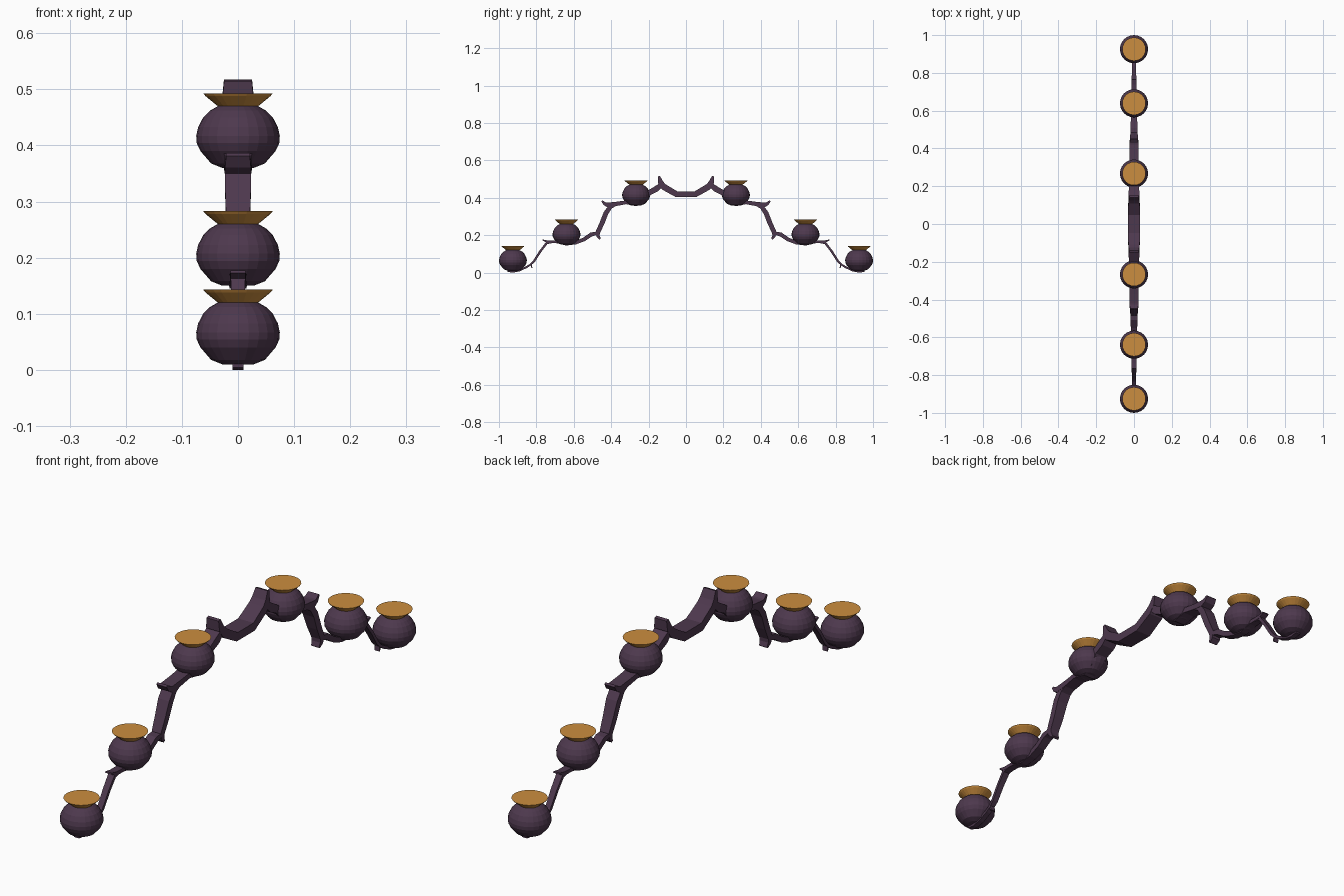
import bpy, bmesh, math
from mathutils import Vector


def material(name, color):
    m = bpy.data.materials.new(name)
    m.diffuse_color = (*color, 1)
    return m


PURPLE = material("dark_purple", (0.075, 0.04, 0.075))
GOLD = material("gold", (0.60, 0.27, 0.05))


def finish(name, bm, mat):
    bmesh.ops.recalc_face_normals(bm, faces=bm.faces)
    me = bpy.data.meshes.new(name)
    bm.to_mesh(me)
    bm.free()
    me.materials.append(mat)
    ob = bpy.data.objects.new(name, me)
    bpy.context.collection.objects.link(ob)
    return ob


def mirror_y(ob):
    mod = ob.modifiers.new("mirror", 'MIRROR')
    mod.use_axis = (False, True, False)
    mod.use_mirror_merge = False


def skin(bm, rings):
    """Join rings of vertices and cap both ends."""
    rings = [[bm.verts.new(p) for p in r] for r in rings]
    n = len(rings[0])
    for a, b in zip(rings, rings[1:]):
        for i in range(n):
            j = (i + 1) % n
            bm.faces.new((a[i], a[j], b[j], b[i]))
    bm.faces.new(rings[0][::-1])
    bm.faces.new(rings[-1])


def lathe(name, profile, y, z, mat, n=24):
    bm = bmesh.new()
    skin(bm, [[(r * math.cos(2 * math.pi * i / n), y + r * math.sin(2 * math.pi * i / n), z + h)
               for i in range(n)] for r, h in profile])
    mirror_y(finish(name, bm, mat))


def ribbon(name, path, mirrored=True):
    """Rectangular strip along path points (y, z, thickness, half width)."""
    bm = bmesh.new()
    rings = []
    for i, (y, z, t, w) in enumerate(path):
        a, b = path[max(i - 1, 0)], path[min(i + 1, len(path) - 1)]
        d = Vector((b[0] - a[0], b[1] - a[1])).normalized()
        ny, nz = -d.y * t / 2, d.x * t / 2
        rings.append([(-w, y - ny, z - nz), (w, y - ny, z - nz),
                      (w, y + ny, z + nz), (-w, y + ny, z + nz)])
    skin(bm, rings)
    ob = finish(name, bm, PURPLE)
    if mirrored:
        mirror_y(ob)


# Cups: round bowl with a flared gold saucer
BOWL = [(0.028, 0.010), (0.048, 0.018), (0.067, 0.040), (0.0735, 0.054), (0.0745, 0.067),
        (0.071, 0.083), (0.062, 0.100), (0.050, 0.112), (0.036, 0.120)]
SAUCER = [(0.036, 0.120), (0.058, 0.138), (0.062, 0.143)]
for label, y, z in (("inner", 0.267, 0.350), ("middle", 0.639, 0.140), ("outer", 0.9255, 0.0)):
    lathe(label + "_bowl", BOWL, y, z, PURPLE)
    lathe(label + "_saucer", SAUCER, y, z, GOLD)

# Centre bar with upturned ends
half = [(0.05, 0.419, 0.032, 0.032), (0.118, 0.458, 0.034, 0.030),
        (0.136, 0.482, 0.028, 0.028), (0.145, 0.516, 0.012, 0.025)]
ribbon("centre_bar", [(-y, z, t, w) for y, z, t, w in reversed(half)] + half, False)

# Inner arm: under the inner cup to a curled tip
ribbon("inner_arm", [(0.122, 0.477, 0.020, 0.028), (0.16, 0.447, 0.032, 0.028),
                     (0.20, 0.425, 0.028, 0.027), (0.225, 0.385, 0.024, 0.026),
                     (0.265, 0.366, 0.022, 0.025), (0.32, 0.376, 0.020, 0.025),
                     (0.37, 0.368, 0.022, 0.024), (0.42, 0.362, 0.024, 0.024),
                     (0.435, 0.368, 0.018, 0.023), (0.450, 0.384, 0.008, 0.021)])

# Inner drop: arched strip with a hooked foot
ribbon("inner_drop", [(0.36, 0.372, 0.012, 0.022), (0.405, 0.352, 0.024, 0.023),
                      (0.428, 0.318, 0.026, 0.023), (0.450, 0.262, 0.026, 0.021),
                      (0.472, 0.215, 0.024, 0.019), (0.470, 0.195, 0.018, 0.018),
                      (0.459, 0.179, 0.008, 0.016)])

# Middle arm: under the middle cup to a curled tip
ribbon("middle_arm", [(0.468, 0.212, 0.014, 0.018), (0.505, 0.205, 0.022, 0.018),
                      (0.545, 0.178, 0.020, 0.017), (0.59, 0.160, 0.018, 0.016),
                      (0.64, 0.153, 0.016, 0.015), (0.69, 0.164, 0.014, 0.015),
                      (0.74, 0.165, 0.014, 0.014), (0.767, 0.175, 0.005, 0.013)])

# Outer drop: thin strip with a hooked foot
ribbon("outer_drop", [(0.70, 0.165, 0.008, 0.013), (0.745, 0.158, 0.013, 0.013),
                      (0.778, 0.115, 0.012, 0.012), (0.812, 0.062, 0.012, 0.011),
                      (0.829, 0.045, 0.011, 0.010), (0.824, 0.025, 0.005, 0.010)])

# Outer arm: thin strip ending under the outer cup
ribbon("outer_arm", [(0.822, 0.050, 0.008, 0.010), (0.85, 0.031, 0.011, 0.010),
                     (0.89, 0.012, 0.010, 0.010), (0.925, 0.0055, 0.011, 0.010),
                     (0.955, 0.008, 0.008, 0.010)])
